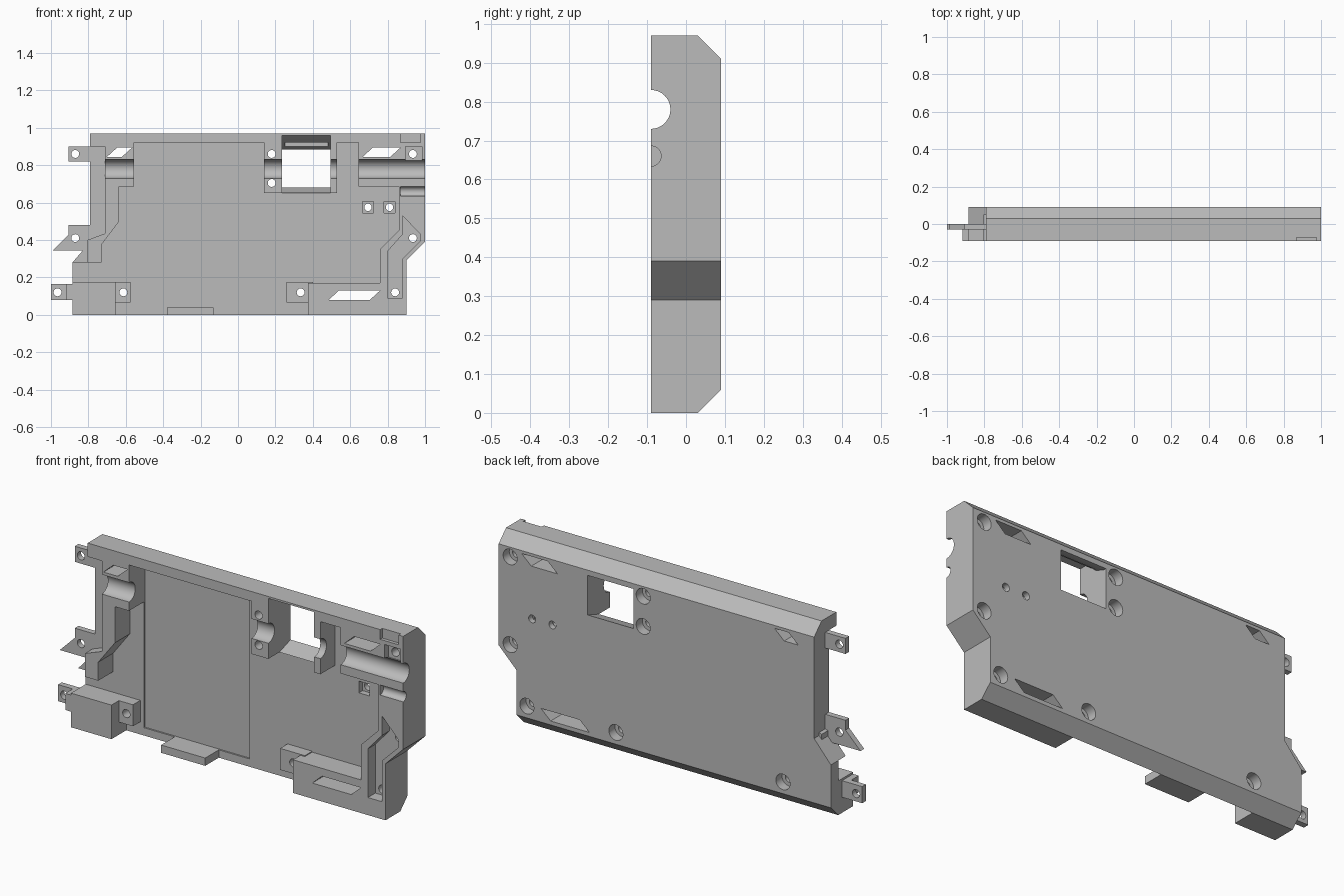
import bpy, bmesh, math
from mathutils import Matrix, Vector

cube = bpy.data.objects.get("Cube")
if cube:
    bpy.data.objects.remove(cube, do_unlink=True)

F, B = -0.09, 0.09      # front and back planes
FLOOR = 0.03            # inside floor of the shell
TAB = -0.03             # front plane of the screw tabs

grey = bpy.data.materials.new("grey_plastic")
grey.use_nodes = True
grey.diffuse_color = (0.5, 0.5, 0.5, 1)
grey.node_tree.nodes["Principled BSDF"].inputs["Base Color"].default_value = (0.5, 0.5, 0.5, 1)


def finish(bm, name):
    bmesh.ops.recalc_face_normals(bm, faces=bm.faces)
    mesh = bpy.data.meshes.new(name)
    bm.to_mesh(mesh)
    bm.free()
    mesh.materials.append(grey)
    ob = bpy.data.objects.new(name, mesh)
    bpy.context.collection.objects.link(ob)
    return ob


def extrude(name, points, offset):
    bm = bmesh.new()
    face = bm.faces.new([bm.verts.new(p) for p in points])
    out = bmesh.ops.extrude_face_region(bm, geom=[face])
    verts = [g for g in out["geom"] if isinstance(g, bmesh.types.BMVert)]
    bmesh.ops.translate(bm, verts=verts, vec=Vector(offset))
    return finish(bm, name)


def prism(name, outline, y0, y1):
    """Outline in x, z pushed along y."""
    return extrude(name, [(x, y0, z) for x, z in outline], (0, y1 - y0, 0))


def profile(name, section, x0, x1):
    """Section in y, z pushed along x."""
    return extrude(name, [(x0, y, z) for y, z in section], (x1 - x0, 0, 0))


def box(name, x0, x1, z0, z1, y0=F, y1=FLOOR + 0.02):
    return prism(name, [(x0, z0), (x1, z0), (x1, z1), (x0, z1)], y0, y1)


def rod(name, centre, radius, length, axis, sides=32):
    bm = bmesh.new()
    bmesh.ops.create_cone(bm, cap_ends=True, segments=sides, radius1=radius, radius2=radius, depth=length)
    turn = Matrix.Rotation(math.pi / 2, 4, axis)
    bmesh.ops.transform(bm, matrix=Matrix.Translation(centre) @ turn, verts=bm.verts)
    return finish(bm, name)


def combine(part, operation):
    mod = body.modifiers.new("join", "BOOLEAN")
    mod.operation, mod.solver, mod.object = operation, "EXACT", part
    bpy.context.view_layer.objects.active = body
    bpy.ops.object.modifier_apply(modifier=mod.name)
    bpy.data.objects.remove(part, do_unlink=True)


def add(part):
    combine(part, "UNION")


def cut(part):
    combine(part, "DIFFERENCE")


# Back plate
body = prism("shell_body", [(-0.885, 0), (0.9, 0), (0.9, 0.29), (1, 0.39), (1, 0.97),
                            (-0.79, 0.97), (-0.79, 0.39), (-0.885, 0.28)], FLOOR, B)

# Top rim
add(box("top_rim", -0.79, 1, 0.92, 0.97))

# Left wall: recessed edge, groove block and bent strip
add(prism("left_edge", [(-0.79, 0.93), (-0.68, 0.93), (-0.68, 0.45), (-0.78, 0.36),
                        (-0.78, 0.28), (-0.885, 0.28), (-0.79, 0.39)], TAB, 0.05))
add(prism("left_strip", [(-0.71, 0.93), (-0.555, 0.93), (-0.555, 0.685), (-0.635, 0.685),
                         (-0.635, 0.5), (-0.73, 0.375), (-0.73, 0.28), (-0.805, 0.28),
                         (-0.805, 0.4), (-0.71, 0.435)], F, 0.05))
add(box("left_rim_lip", -0.79, -0.55, 0.9, 0.93))

# Right wall: groove block and bent column running down to the bottom box
add(prism("right_wall", [(0.645, 0.93), (0.645, 0.685), (0.86, 0.685), (0.86, 0.45), (0.76, 0.35),
                         (0.76, 0.17), (0.375, 0.17), (0.375, 0), (0.9, 0), (0.9, 0.29),
                         (1, 0.39), (1, 0.93)], F, 0.05))

# Blocks beside the window
add(box("window_block_right", 0.14, 0.25, 0.65, 0.93))
add(box("window_block_left", 0.48, 0.53, 0.65, 0.93))
add(box("window_sill", 0.2, 0.5, 0.65, 0.7, -0.01))

# Bottom boxes
add(box("bottom_box", -0.885, -0.655, 0, 0.175))
add(box("bottom_step", -0.38, -0.13, 0, 0.04, -0.08))

# Screw tabs
add(box("upper_tab", -0.905, -0.75, 0.82, 0.9, TAB, 0))
add(prism("hook_tab", [(-0.905, 0.48), (-0.75, 0.48), (-0.75, 0.345), (-0.99, 0.345),
                       (-0.905, 0.43)], TAB, 0))
add(box("lower_tab", -1, -0.85, 0.08, 0.165, TAB, 0))
add(box("lower_tab_root", -0.917, -0.85, 0.08, 0.165, F, 0))
add(box("inner_tab", -0.7, -0.575, 0.065, 0.175, TAB))
add(box("middle_tab", 0.26, 0.4, 0.065, 0.175, TAB))

# Back chamfers along the top and bottom
for z, s in ((0, 1), (0.97, -1)):
    cut(profile("chamfer", [(FLOOR, z), (B, z + s * 0.06), (0.15, z + s * 0.12),
                            (0.15, z - s * 0.06), (FLOOR - 0.06, z - s * 0.06)], -1.1, 1.1))

# Shallow floor pocket
cut(box("floor_pocket", -0.555, 0.045, 0.04, 0.92, -0.2, 0.038))

# Window with curved top and sloping sill
cut(profile("window", [(-0.2, 0.65), (0.0, 0.65), (0.12, 0.69), (0.12, 0.88), (0.07, 0.885),
                       (0.02, 0.905), (-0.02, 0.935), (-0.05, 0.96), (-0.2, 0.96)], 0.235, 0.495))

# Barrel groove and small groove
cut(rod("barrel_groove", (0.15, F, 0.78), 0.05, 1.78, "Y"))
cut(rod("small_groove", (0.97, F, 0.66), 0.026, 0.2, "Y"))
add(box("groove_stop", 0.68, 0.765, 0.69, 0.73, -0.087, 0))

# Slanted slots through the shell
for x0, x1, z0, z1 in ((-0.7, -0.565, 0.845, 0.895), (0.667, 0.87, 0.845, 0.895),
                       (0.485, 0.76, 0.08, 0.13)):
    cut(prism("slot", [(x0, z0), (x1 - 0.055, z0), (x1, z1), (x0 + 0.055, z1)], -0.2, 0.2))

# Recesses around the right-hand screws
cut(prism("column_channel", [(0.8, 0.09), (0.88, 0.09), (0.88, 0.3), (0.975, 0.395), (0.975, 0.43),
                             (0.88, 0.53), (0.88, 0.43), (0.8, 0.34)], -0.2, TAB))
cut(box("corner_recess", 0.895, 0.985, 0.825, 0.9, -0.2, -0.06))
cut(box("top_notch", 0.87, 0.975, 0.92, 1.1, -0.2, -0.073))

# Countersunk screw holes
for x, z in ((0.935, 0.86), (0.935, 0.41), (0.84, 0.12), (0.335, 0.12), (-0.613, 0.12),
             (0.18, 0.86), (0.18, 0.705)):
    cut(rod("screw_hole", (x, 0, z), 0.021, 0.5, "X", 24))
    cut(rod("screw_head", (x, 0.12, z), 0.04, 0.16, "X", 24))

# Tab holes
for x, z in ((-0.87, 0.86), (-0.87, 0.41), (-0.965, 0.12)):
    cut(rod("tab_hole", (x, 0, z), 0.021, 0.5, "X", 24))

# Square nut pockets with small holes
for x in (0.695, 0.81):
    cut(box("nut_pocket", x - 0.03, x + 0.03, 0.545, 0.605, -0.2, 0.06))
    cut(rod("pin_hole", (x, 0, 0.575), 0.02, 0.5, "X", 20))

bpy.ops.object.select_all(action="DESELECT")
body.select_set(True)
bpy.context.view_layer.objects.active = body
bpy.ops.object.shade_smooth_by_angle(angle=math.radians(25))
